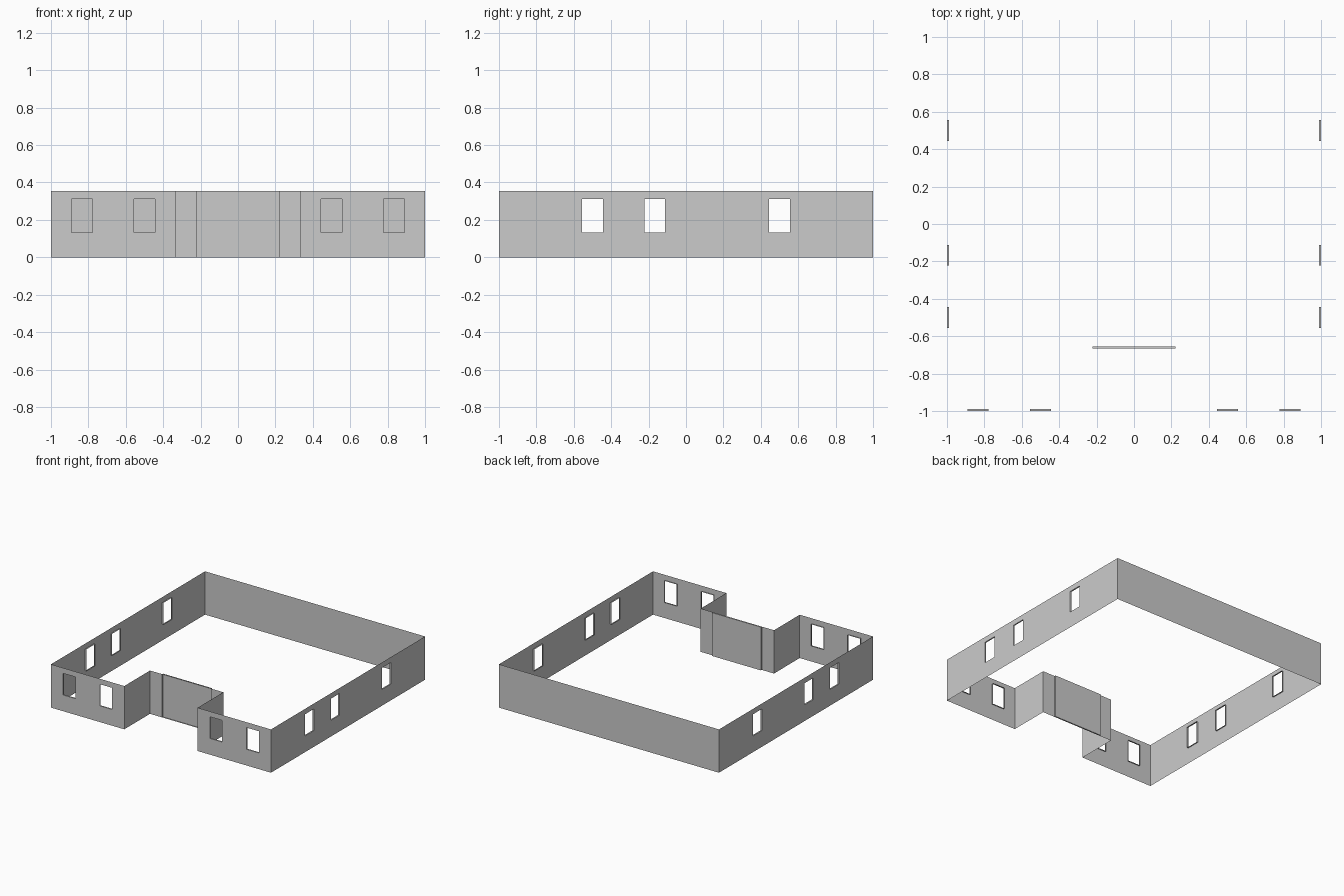
import bpy, bmesh
from mathutils import Vector

if "Cube" in bpy.data.objects:
    bpy.data.objects.remove(bpy.data.objects["Cube"])

U = 1 / 9                      # plan module
HEIGHT, SILL, HEAD = 3.2 * U, 1.2 * U, 2.8 * U
DEPTH = 0.011                  # depth of opening reveals
UP = Vector((0, 0, 1))


def make_object(name, quads):
    bm = bmesh.new()
    for q in quads:
        bm.faces.new([bm.verts.new(p) for p in q])
    bmesh.ops.remove_doubles(bm, verts=bm.verts, dist=1e-4)
    mesh = bpy.data.meshes.new(name)
    bm.to_mesh(mesh)
    bm.free()
    obj = bpy.data.objects.new(name, mesh)
    bpy.context.collection.objects.link(obj)
    return obj


def wall(name, start, end, openings=(), z0=SILL, z1=HEAD, closed=False):
    """Thin wall; the inside is on the left of start -> end.
    openings are (from, to) distances along the wall."""
    a, b = Vector((*start, 0)), Vector((*end, 0))
    d = (b - a).normalized()
    inward = Vector((-d.y, d.x, 0)) * DEPTH
    quads = []

    def pt(s, z):
        return a + d * s + UP * z

    def panel(s0, s1, lo, hi, off=Vector()):
        if hi - lo > 1e-5:
            quads.append([pt(s, z) + off for s, z in
                          ((s0, lo), (s1, lo), (s1, hi), (s0, hi))])

    cuts = [0] + [s for o in openings for s in o] + [(b - a).length]
    zs = sorted({0, z0, z1, HEIGHT})
    for i in range(len(cuts) - 1):
        is_opening = i % 2 == 1
        for lo, hi in zip(zs, zs[1:]):
            if not (is_opening and lo >= z0 and hi <= z1):
                panel(cuts[i], cuts[i + 1], lo, hi)
    # shallow reveals, plus a set-back leaf for closed openings
    for s0, s1 in openings:
        ring = [pt(s0, z0), pt(s1, z0), pt(s1, z1), pt(s0, z1)]
        for p, q in zip(ring, ring[1:] + ring[:1]):
            quads.append([p, q, q + inward, p + inward])
        if closed:
            panel(s0, s1, z0, z1, inward)
    return make_object(name, quads)


n = 3 * U                      # half width and depth of the entrance notch
# front wings
wall("front_wall_left", (-1, -1), (-n, -1), [(U, 2 * U), (4 * U, 5 * U)])
wall("front_wall_right", (n, -1), (1, -1), [(U, 2 * U), (4 * U, 5 * U)])
# entrance notch with wide full-height door
wall("notch_side_left", (-n, -1), (-n, n - 1))
wall("notch_side_right", (n, n - 1), (n, -1))
wall("entrance_wall", (-n, n - 1), (n, n - 1), [(U, 5 * U)],
     0, HEIGHT, closed=True)
# long side walls and plain back
wall("right_wall", (1, -1), (1, 1),
     [(4 * U, 5 * U), (7 * U, 8 * U), (13 * U, 14 * U)])
wall("left_wall", (-1, 1), (-1, -1),
     [(4 * U, 5 * U), (10 * U, 11 * U), (13 * U, 14 * U)])
wall("back_wall", (1, 1), (-1, 1))
